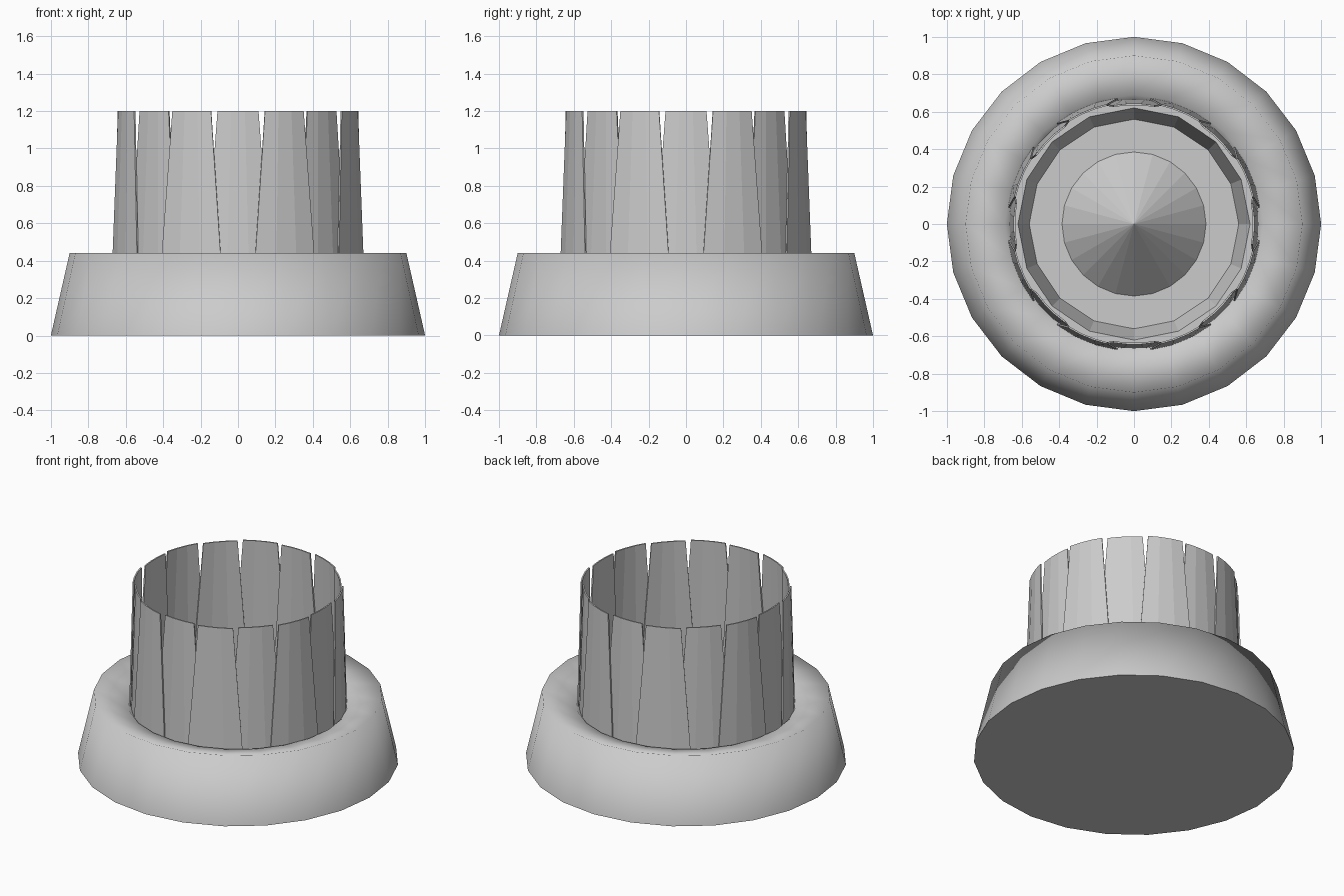
import bpy
import math

if "Cube" in bpy.data.objects:
    bpy.data.objects.remove(bpy.data.objects["Cube"])

grey = bpy.data.materials.new("light_grey")
grey.diffuse_color = (0.6, 0.6, 0.6, 1)
grey.use_nodes = True
grey.node_tree.nodes["Principled BSDF"].inputs["Base Color"].default_value = grey.diffuse_color


def make(name, verts, faces):
    me = bpy.data.meshes.new(name)
    me.from_pydata(verts, [], faces)
    me.materials.append(grey)
    ob = bpy.data.objects.new(name, me)
    bpy.context.collection.objects.link(ob)
    return ob


def lathe(name, profile, n, smooth=False):
    """Spin (radius, z) points around z; radius 0 becomes a single pole."""
    verts, rings, faces = [], [], []
    for r, z in profile:
        start = len(verts)
        if r == 0:
            verts.append((0, 0, z))
            rings.append([start] * n)
        else:
            verts += [(r * math.cos(2 * math.pi * i / n),
                       r * math.sin(2 * math.pi * i / n), z) for i in range(n)]
            rings.append(list(range(start, start + n)))
    for a, b in zip(rings, rings[1:]):
        for i in range(n):
            j = (i + 1) % n
            faces.append(list(dict.fromkeys((a[i], a[j], b[j], b[i]))))
    ob = make(name, verts, faces)
    if smooth:
        for p in ob.data.polygons:
            p.use_smooth = True
    return ob


# Tapered base wall with a dished, softly shaded rim
lathe("base_rim", [(1, 0), (0.9, 0.44), (0.69, 0.386), (0.665, 0.36)], 24, True)
# Flat underside
make("base_bottom",
     [(math.cos(math.pi * i / 12), math.sin(math.pi * i / 12), 0) for i in range(24)],
     [list(range(23, -1, -1))])
# Inner ledge, sloping wall and floor
lathe("inner_bowl", [(0.67, 0.36), (0.62, 0.36), (0.56, 0.15), (0.36, 0.15)], 16)
# Raised cone in the middle
lathe("centre_cone", [(0.385, 0.15), (0, 0.55)], 24)


# Ring of thin tapered slats, alternately inner and outer
def slat(k):
    mid = math.radians(22.5 * k - 90)
    shift = 0.0 if k % 2 else -0.013
    seg, verts, faces = 3, [], []
    levels = [(0.36, 0.679, 15.0), (1.2, 0.657, 9.8)]
    for thick in (0, 0.009):
        for z, r, half in levels:
            for s in range(seg + 1):
                a = mid + math.radians(half) * (2 * s / seg - 1)
                q = r + shift - thick
                verts.append((q * math.cos(a), q * math.sin(a), z))
    w = seg + 1
    for s in range(seg):
        faces.append((s, s + 1, w + s + 1, w + s))                              # outside
        faces.append((2 * w + s + 1, 2 * w + s, 3 * w + s, 3 * w + s + 1))      # inside
        faces.append((w + s, w + s + 1, 3 * w + s + 1, 3 * w + s))              # top
        faces.append((s + 1, s, 2 * w + s, 2 * w + s + 1))                      # bottom
    faces.append((0, w, 3 * w, 2 * w))
    faces.append((seg, 2 * w + seg, 3 * w + seg, w + seg))
    make(f"slat_{k + 1}", verts, faces)


for k in range(16):
    slat(k)
